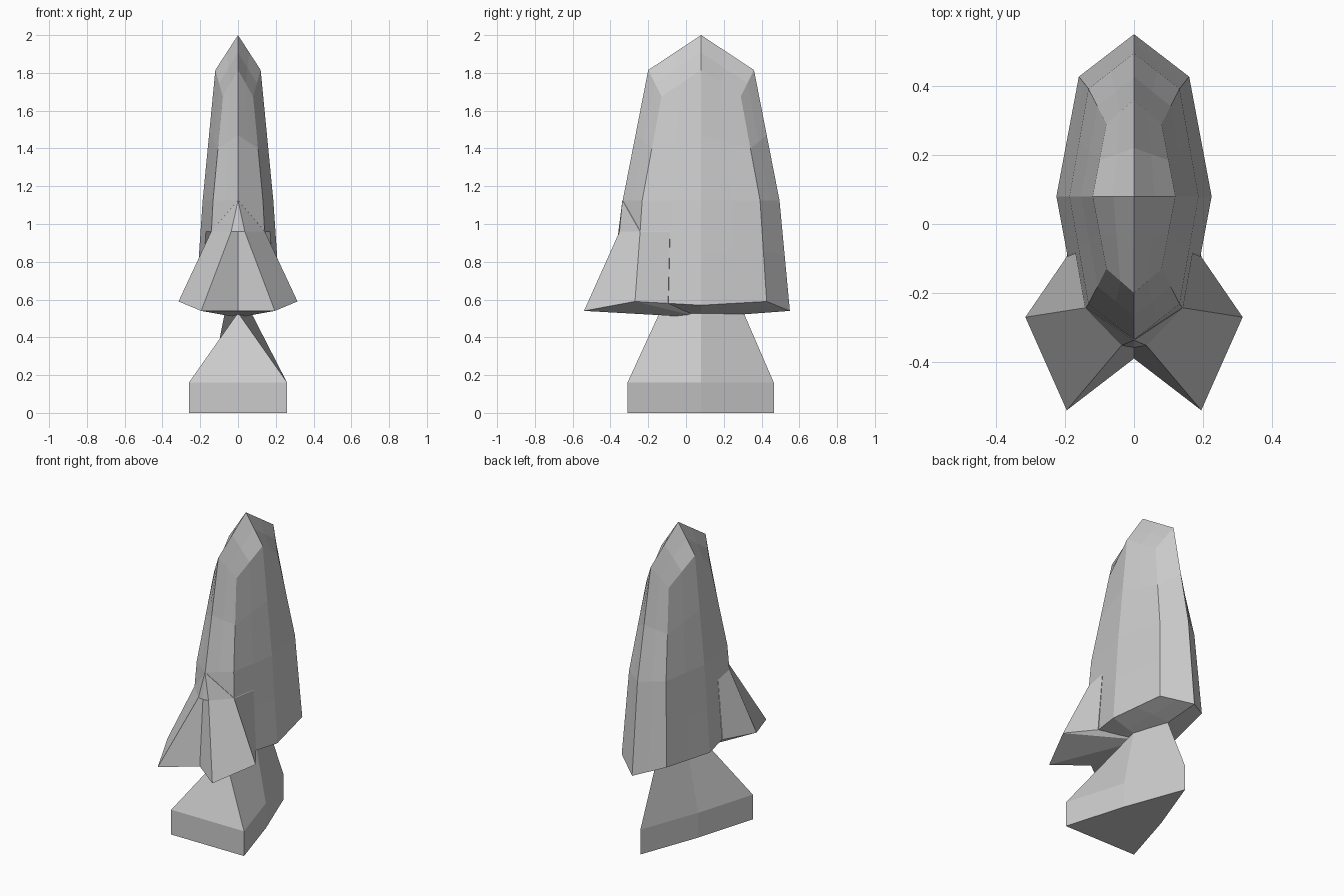
import bpy
import bmesh

cube = bpy.data.objects.get("Cube")
if cube:
    bpy.data.objects.remove(cube)

stone = bpy.data.materials.new("plain_grey")
stone.use_nodes = True
GREY = (0.6, 0.6, 0.6, 1)
stone.diffuse_color = GREY
stone.node_tree.nodes["Principled BSDF"].inputs["Base Color"].default_value = GREY

MID_Y = 0.08


def make_object(name, bm):
    bmesh.ops.recalc_face_normals(bm, faces=bm.faces)
    mesh = bpy.data.meshes.new(name)
    bm.to_mesh(mesh)
    bm.free()
    mesh.materials.append(stone)
    obj = bpy.data.objects.new(name, mesh)
    bpy.context.collection.objects.link(obj)
    return obj


def bridge(bm, lower, upper):
    n = len(lower)
    for i in range(n):
        j = (i + 1) % n
        bm.faces.new((lower[i], lower[j], upper[j], upper[i]))


def octagon(bm, end, diagonal, side):
    """Eight-point ring; end is (y, z), diagonal is (x, y, z), side is (x, z)."""
    ey, ez = end
    dx, dy, dz = diagonal
    sx, sz = side
    points = [(0, -ey, ez), (dx, -dy, dz), (sx, 0, sz), (dx, dy, dz),
              (0, ey, ez), (-dx, dy, dz), (-sx, 0, sz), (-dx, -dy, dz)]
    return [bm.verts.new((x, y + MID_Y, z)) for x, y, z in points]


# Faceted tapering body with a pointed crown and a shallow underside
bm = bmesh.new()
bottom = octagon(bm, (0.47, 0.54), (0.16, 0.347, 0.59), (0.225, 0.57))
middle = octagon(bm, (0.415, 1.125), (0.132, 0.312, 1.125), (0.187, 1.125))
top = octagon(bm, (0.28, 1.815), (0.08, 0.21, 1.675), (0.12, 1.815))
bridge(bm, bottom, middle)
bridge(bm, middle, top)
for ring, tip_z in ((top, 2.0), (bottom, 0.505)):
    tip = bm.verts.new((0, MID_Y, tip_z))
    for i in range(0, 8, 2):
        bm.faces.new((tip, ring[i], ring[i + 1], ring[(i + 2) % 8]))
body = make_object("body", bm)
split = body.modifiers.new("facets", "SUBSURF")
split.subdivision_type = "SIMPLE"
split.levels = split.render_levels = 1

# Flared lobes at the lower front, mirrored left and right
bm = bmesh.new()
crest, inner, crease, back_top, tip, corner, back_low, notch, keel = [
    bm.verts.new(p) for p in (
        (0, -0.337, 1.125), (0.036, -0.352, 0.96), (0, -0.358, 0.96),
        (0.17, -0.085, 0.96), (0.195, -0.54, 0.54), (0.315, -0.27, 0.59),
        (0.195, -0.095, 0.58), (0, -0.39, 0.54), (0, MID_Y, 0.505))]
shoulder = bm.verts.new((0.142, -0.243, 0.96))
for face in ((crest, inner, shoulder), (crest, crease, inner),
             (inner, tip, corner, shoulder), (shoulder, corner, back_low, back_top),
             (inner, crease, notch, tip), (tip, notch, keel),
             (tip, keel, corner), (corner, keel, back_low),
             (crest, shoulder, back_top), (crest, back_top, back_low, keel),
             (crest, keel, notch, crease)):
    bm.faces.new(face)
left_lobe = make_object("left_lobe", bm)
right_mesh = left_lobe.data.copy()
for v in right_mesh.vertices:
    v.co.x *= -1
right_mesh.flip_normals()
right_lobe = bpy.data.objects.new("right_lobe", right_mesh)
bpy.context.collection.objects.link(right_lobe)

# Wedge-shaped foot: flat front, pointed back, tapering to a narrow neck
bm = bmesh.new()
plan = ((-0.26, -0.31), (0.26, -0.31), (0.143, MID_Y), (0, 0.465), (-0.143, MID_Y))
foot = [bm.verts.new((x, y, 0)) for x, y in plan]
rim = [bm.verts.new((x, y, 0.16)) for x, y in plan]
front, left, back, right = [bm.verts.new((x, y, 0.53)) for x, y in (
    (0, -0.14), (0.07, MID_Y), (0, 0.305), (-0.07, MID_Y))]
bm.faces.new(foot)
bridge(bm, foot, rim)
bm.faces.new((rim[0], rim[1], front))
neck = (front, left, back, right)
for i in range(4):
    bm.faces.new((rim[i + 1], rim[(i + 2) % 5], neck[(i + 1) % 4], neck[i]))
bm.faces.new(neck)
make_object("foot", bm)
